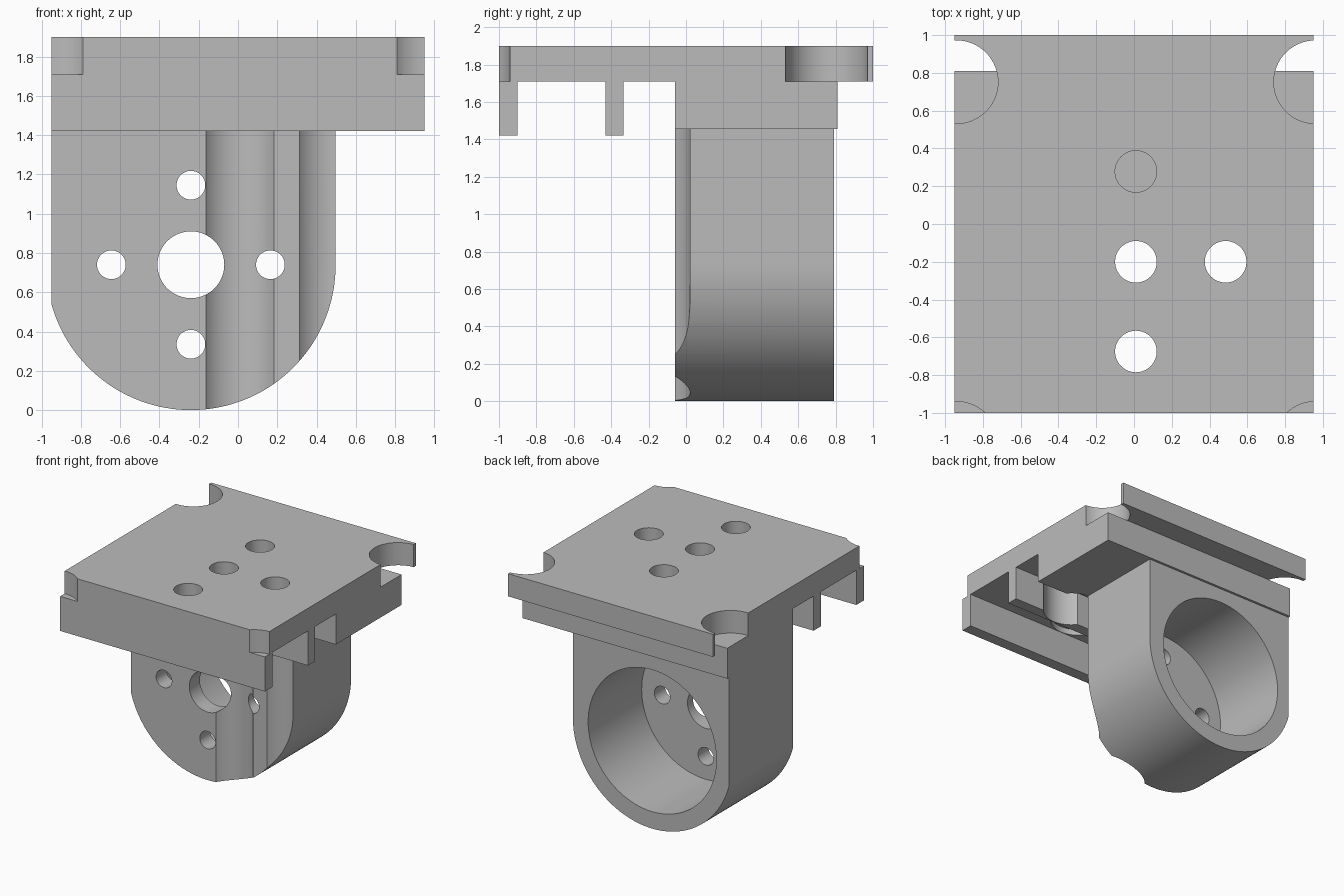
import bpy, bmesh, math
from mathutils import Matrix

old = bpy.data.objects.get("Cube")
if old:
    bpy.data.objects.remove(old)

grey = bpy.data.materials.new("plain_grey")
grey.use_nodes = True
colour = (0.5, 0.5, 0.5, 1)
grey.diffuse_color = colour
grey.node_tree.nodes["Principled BSDF"].inputs["Base Color"].default_value = colour


def finish(bm, name):
    bmesh.ops.recalc_face_normals(bm, faces=bm.faces)
    mesh = bpy.data.meshes.new(name)
    bm.to_mesh(mesh)
    bm.free()
    mesh.materials.append(grey)
    obj = bpy.data.objects.new(name, mesh)
    bpy.context.collection.objects.link(obj)
    return obj


def prism(name, outline, y0, y1):
    """Extrude an (x, z) outline along y."""
    bm = bmesh.new()
    face = bm.faces.new([bm.verts.new((x, y0, z)) for x, z in outline])
    out = bmesh.ops.extrude_face_region(bm, geom=[face])["geom"]
    moved = [v for v in out if isinstance(v, bmesh.types.BMVert)]
    bmesh.ops.translate(bm, verts=moved, vec=(0, y1 - y0, 0))
    return finish(bm, name)


def bar(name, y0, y1, z0, z1):
    """Full-width box."""
    w = 0.95
    return prism(name, [(-w, z0), (w, z0), (w, z1), (-w, z1)], y0, y1)


def drill(radius, a, b, start, end, axis="Z"):
    """Cylinder cutter at (x, y) along z, or at (x, z) along y."""
    bm = bmesh.new()
    bmesh.ops.create_cone(bm, cap_ends=True, segments=96, radius1=radius,
                          radius2=radius, depth=end - start)
    mid = (start + end) / 2
    if axis == "Y":
        bmesh.ops.rotate(bm, verts=bm.verts, matrix=Matrix.Rotation(math.pi / 2, 3, "X"))
        offset = (a, mid, b)
    else:
        offset = (a, b, mid)
    bmesh.ops.translate(bm, verts=bm.verts, vec=offset)
    cutter = finish(bm, "cutter")
    cutter.hide_render = True
    return cutter


def combine(target, other, operation):
    mod = target.modifiers.new("combine", "BOOLEAN")
    mod.operation = operation
    mod.solver = "EXACT"
    mod.object = other
    bpy.ops.object.select_all(action="DESELECT")
    target.select_set(True)
    bpy.context.view_layer.objects.active = target
    bpy.ops.object.modifier_apply(modifier=mod.name)
    bpy.data.objects.remove(other)


TOP, UNDER = 1.90, 1.71
screws = [(0.01, -0.2), (0.485, -0.2), (0.01, -0.675)]
blind = (0.01, 0.278)

# Top plate with screw holes and rounded corner notches
body = bar("mounting_bracket", -1, 1, UNDER, TOP)
for x, y in screws + [blind]:
    combine(body, drill(0.11, x, y, 1.5, 2.1), "DIFFERENCE")
for x in (-0.94, 0.96):
    for y in (0.752, -1.16):
        combine(body, drill(0.22, x, y, 1.5, 2.1), "DIFFERENCE")

# Front lip, cross rib and rear block below the plate
combine(body, bar("front_lip", -1, -0.9, 1.42, UNDER), "UNION")
combine(body, bar("cross_rib", -0.43, -0.335, 1.42, UNDER), "UNION")
combine(body, bar("rear_block", -0.06, 0.81, 1.455, UNDER), "UNION")

# Rounded motor housing, trimmed flush with the right side of the plate
cx, cz, r = -0.24, 0.737, 0.737
start = -math.acos(-0.71 / r)
outline = [(-0.95, 1.455)]
steps = 72
for i in range(steps + 1):
    a = start * (1 - i / steps)
    outline.append((cx + r * math.cos(a), cz + r * math.sin(a)))
outline.append((cx + r, 1.455))
combine(body, prism("housing", outline, -0.06, 0.79), "UNION")

# Rear bore, shaft hole and four bolt holes
combine(body, drill(0.595, cx, cz, 0.08, 1.2, "Y"), "DIFFERENCE")
combine(body, drill(0.17, cx, cz + 0.003, -0.2, 0.3, "Y"), "DIFFERENCE")
for i in range(4):
    a = i * math.pi / 2
    combine(body, drill(0.073, cx + 0.405 * math.cos(a), cz + 0.003 + 0.405 * math.sin(a),
                        -0.2, 0.3, "Y"), "DIFFERENCE")

# Screw-head clearances from below, grooving the housing and rib
for x, y in screws:
    combine(body, drill(0.222, x, y, -0.3, 1.76), "DIFFERENCE")

body.data.materials.clear()
body.data.materials.append(grey)
body.select_set(True)
bpy.ops.object.shade_smooth_by_angle(angle=math.radians(25))
